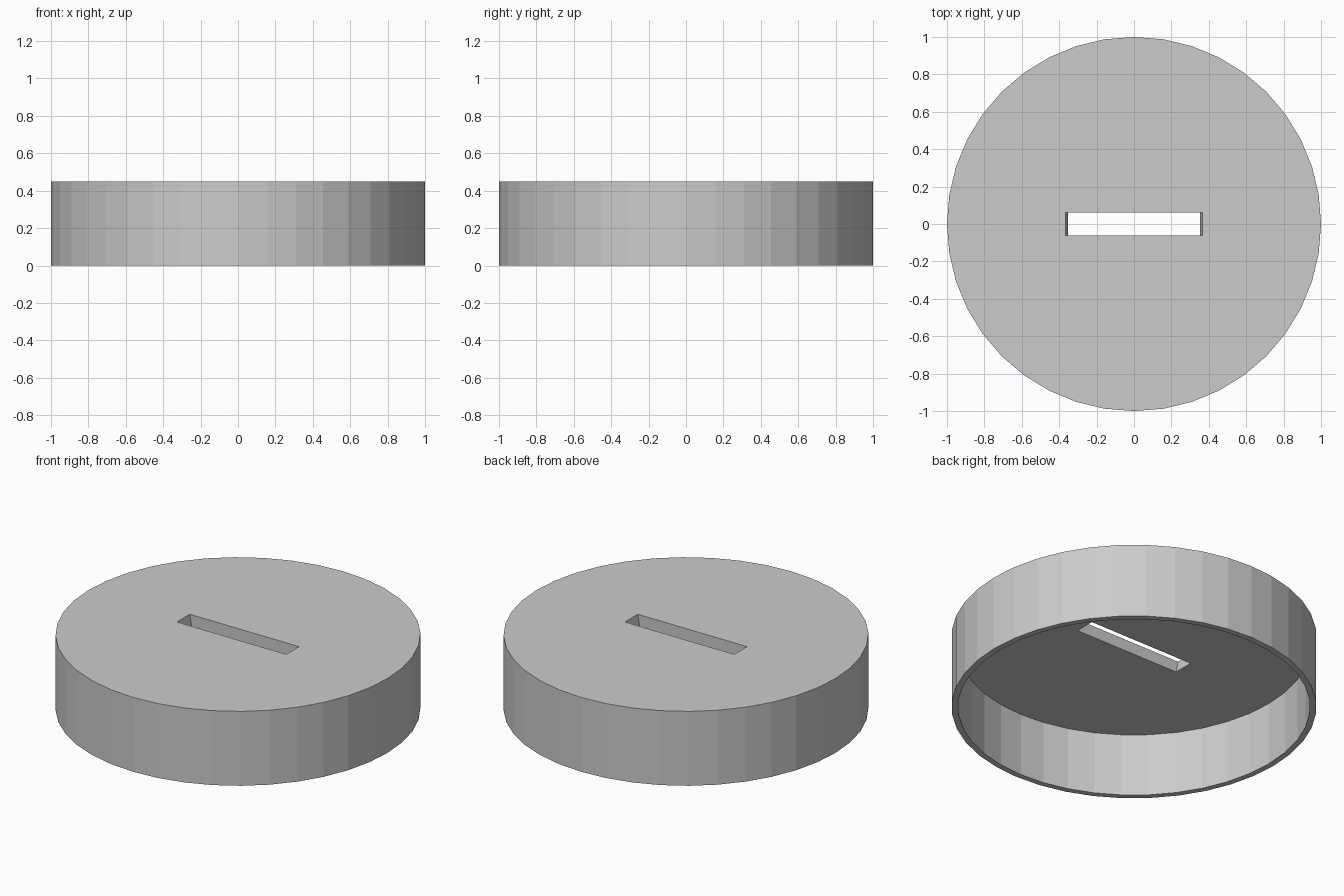
import bpy, bmesh
from math import cos, sin, tau

if "Cube" in bpy.data.objects:
    bpy.data.objects.remove(bpy.data.objects["Cube"])

SIDES = 40


def make_object(name, bm):
    bmesh.ops.recalc_face_normals(bm, faces=bm.faces)
    mesh = bpy.data.meshes.new(name)
    bm.to_mesh(mesh)
    bm.free()
    obj = bpy.data.objects.new(name, mesh)
    bpy.context.collection.objects.link(obj)
    return obj


def loft(bm, rings):
    """Join rings of points with quads and cap both ends."""
    loops = [[bm.verts.new(p) for p in ring] for ring in rings]
    n = len(loops[0])
    for a, b in zip(loops, loops[1:]):
        for i in range(n):
            j = (i + 1) % n
            bm.faces.new((a[i], a[j], b[j], b[i]))
    bm.faces.new(loops[0])
    bm.faces.new(loops[-1])


def circle(r, z):
    return [(r * cos(tau * i / SIDES), r * sin(tau * i / SIDES), z) for i in range(SIDES)]


def rectangle(x, y, z):
    return [(-x, -y, z), (x, -y, z), (x, y, z), (-x, y, z)]


# Hollow lid: top disc, outer wall, bottom rim, inner wall, ceiling
bm = bmesh.new()
loft(bm, [circle(1, 0.45), circle(1, 0), circle(0.965, 0), circle(0.965, 0.38)])
lid = make_object("slotted_lid", bm)

# Slot cutter with slightly tapered ends
bm = bmesh.new()
loft(bm, [rectangle(0.342, 0.061, 0.33), rectangle(0.376, 0.061, 0.50)])
cutter = make_object("slot_cutter", bm)
cutter.hide_render = True
cutter.display_type = 'WIRE'

cut = lid.modifiers.new("slot", 'BOOLEAN')
cut.operation = 'DIFFERENCE'
cut.solver = 'EXACT'
cut.object = cutter
